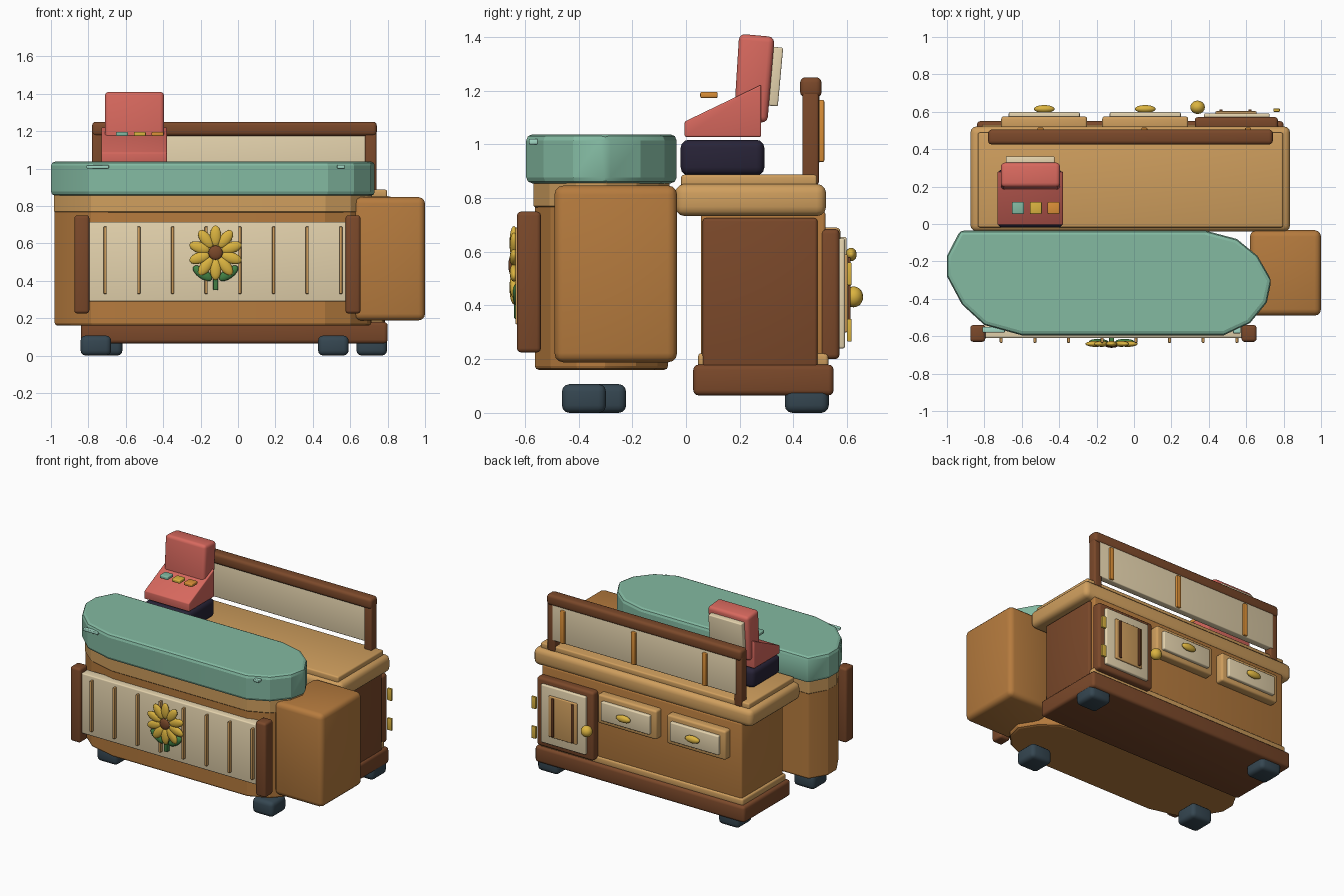
import bpy, bmesh, math
from mathutils import Vector, Matrix

if "Cube" in bpy.data.objects:
    bpy.data.objects.remove(bpy.data.objects["Cube"])


def mat(name, r, g, b):
    m = bpy.data.materials.new(name)
    m.diffuse_color = ((r / 255) ** 2.2, (g / 255) ** 2.2, (b / 255) ** 2.2, 1)
    m.use_nodes = True
    m.node_tree.nodes["Principled BSDF"].inputs["Base Color"].default_value = m.diffuse_color
    return m


WOOD = mat("mid_wood", 180, 122, 64)
TAN = mat("light_wood", 206, 157, 94)
DARK = mat("dark_wood", 122, 74, 46)
CREAM = mat("cream", 228, 210, 172)
TEAL = mat("teal", 130, 184, 160)
MINT = mat("mint", 160, 215, 195)
RED = mat("red", 214, 104, 94)
NAVY = mat("navy", 44, 40, 58)
SLATE = mat("slate", 56, 72, 82)
YELLOW = mat("yellow", 218, 178, 66)
ORANGE = mat("orange", 218, 142, 58)
GREEN = mat("green", 70, 130, 72)


def finish(name, bm, m, angle=35):
    bmesh.ops.recalc_face_normals(bm, faces=bm.faces)
    me = bpy.data.meshes.new(name)
    bm.to_mesh(me)
    bm.free()
    me.materials.append(m)
    me.shade_smooth()
    me.set_sharp_from_angle(angle=math.radians(angle))
    ob = bpy.data.objects.new(name, me)
    bpy.context.collection.objects.link(ob)
    return ob


def prism(name, pts, lo, hi, m, bevel=0.0, axis="z", seg=3, angle=35):
    """Extrude an outline: (x, y) along z, or (y, z) along x."""
    bm = bmesh.new()
    place = (lambda a, b, c: (a, b, c)) if axis == "z" else (lambda a, b, c: (c, a, b))
    bottom = [bm.verts.new(place(a, b, lo)) for a, b in pts]
    face = bm.faces.new(bottom)
    ext = bmesh.ops.extrude_face_region(bm, geom=[face])
    vs = [v for v in ext["geom"] if isinstance(v, bmesh.types.BMVert)]
    bmesh.ops.translate(bm, verts=vs, vec=place(0, 0, hi - lo))
    bmesh.ops.recalc_face_normals(bm, faces=bm.faces)
    if bevel:
        edges = [e for e in bm.edges if e.calc_face_angle(0) > math.radians(40)]
        bmesh.ops.bevel(bm, geom=edges, offset=bevel, segments=seg, profile=0.5,
                        affect="EDGES", clamp_overlap=True)
    return finish(name, bm, m, angle)


def box(name, x, y, z, m, bevel=0.008):
    pts = [(x[0], y[0]), (x[1], y[0]), (x[1], y[1]), (x[0], y[1])]
    return prism(name, pts, z[0], z[1], m, bevel)


def blob(name, centre, radii, m, turn=0.0):
    """Ellipsoid, turned about the y axis."""
    bm = bmesh.new()
    bmesh.ops.create_uvsphere(bm, u_segments=16, v_segments=10, radius=1)
    bm.transform(Matrix.Translation(centre) @ Matrix.Rotation(turn, 4, "Y")
                 @ Matrix.Diagonal((*radii, 1)))
    return finish(name, bm, m, 60)


# Front counter: faceted worktop over a matching body
outline = [(-0.93, -0.035), (-1.0, -0.17), (-1.0, -0.28), (-0.92, -0.43), (-0.80, -0.54),
           (-0.60, -0.595), (0.48, -0.595), (0.62, -0.53), (0.71, -0.42), (0.735, -0.30),
           (0.66, -0.17), (0.55, -0.08), (0.38, -0.035)]


def shrunk(d):
    cx, cy = -0.133, -0.313
    return [(cx + (x - cx) * (1 - d / 0.867), cy + (y - cy) * (1 - d * 1.6 / 0.28)) for x, y in outline]


prism("front_worktop", outline, 0.855, 1.037, TEAL, 0.022, seg=2, angle=20)
prism("front_body", shrunk(0.02), 0.16, 0.86, WOOD, 0.015, seg=2, angle=20)
prism("front_body_band", shrunk(0.017), 0.765, 0.862, TAN, 0.006, seg=1, angle=20)
box("worktop_glint_left", (-0.81, -0.69), (-0.58, -0.55), (1.0, 1.018), MINT, 0.005)
box("worktop_glint_right", (0.53, 0.57), (-0.585, -0.55), (1.0, 1.02), MINT, 0.005)

# Front cream panel with slats between two posts
box("front_panel", (-0.81, 0.59), (-0.61, -0.54), (0.29, 0.715), CREAM)
for i in range(8):
    x = -0.71 + 0.18 * i
    box(f"front_slat_{i}", (x - 0.008, x + 0.008), (-0.635, -0.60), (0.33, 0.69), TAN, 0.004)
for side, x in (("left", -0.875), ("right", 0.575)):
    box(f"front_post_{side}", (x, x + 0.08), (-0.63, -0.54), (0.225, 0.75), DARK, 0.016)

# Flower on the front panel
fx, fz = -0.12, 0.55
for i in range(10):
    a = i * math.tau / 10
    blob(f"petal_{i}", (fx + 0.09 * math.sin(a), -0.641, fz + 0.09 * math.cos(a)),
         (0.03, 0.016, 0.056), YELLOW, a)
blob("flower_centre", (fx, -0.648, fz), (0.038, 0.014, 0.038), DARK)
box("flower_stem", (fx - 0.013, fx + 0.013), (-0.64, -0.605), (0.35, 0.48), GREEN, 0.005)
for s in (-1, 1):
    blob(f"leaf_{s}", (fx + s * 0.07, -0.63, 0.44), (0.028, 0.016, 0.06), GREEN, s * 0.95)

# Box cabinet at the right end
box("end_cabinet", (0.62, 1.0), (-0.49, -0.033), (0.188, 0.847), WOOD, 0.035)

# Feet
for n, x, y in (("front_left", -0.76, -0.305), ("front_right", 0.51, -0.38),
                ("back_left", -0.70, 0.45), ("back_right", 0.715, 0.45)):
    box(f"foot_{n}", (x - 0.082, x + 0.082), (y - 0.082, y + 0.082), (0, 0.107), SLATE, 0.028)

# Back counter
box("back_plinth", (-0.84, 0.80), (0.027, 0.55), (0.065, 0.18), DARK, 0.02)
box("back_plinth_trim", (-0.815, 0.775), (0.045, 0.53), (0.17, 0.222), TAN, 0.012)
box("back_body", (-0.80, 0.765), (0.055, 0.52), (0.14, 0.75), WOOD, 0.012)
box("back_side_panel", (0.72, 0.785), (0.062, 0.49), (0.14, 0.725), DARK, 0.012)
box("back_worktop", (-0.875, 0.835), (-0.04, 0.522), (0.733, 0.853), TAN, 0.035)
box("back_worktop_inset", (-0.835, 0.797), (-0.018, 0.488), (0.84, 0.887), TAN, 0.01)

# Back rail
box("rail_top", (-0.78, 0.742), (0.425, 0.505), (1.175, 1.25), DARK, 0.02)
for side, x in (("left", -0.78), ("right", 0.68)):
    box(f"rail_post_{side}", (x, x + 0.06), (0.433, 0.495), (0.85, 1.20), DARK, 0.01)
box("rail_panel", (-0.74, 0.70), (0.45, 0.498), (0.93, 1.19), CREAM, 0.006)
for i, x in enumerate((-0.5, 0.055, 0.61)):
    box(f"rail_slat_{i}", (x - 0.016, x + 0.016), (0.49, 0.515), (0.935, 1.165), ORANGE, 0.005)

# Drawers on the back face
for i, x in enumerate((-0.48, 0.06)):
    box(f"drawer_{i}", (x - 0.23, x + 0.23), (0.50, 0.575), (0.485, 0.69), TAN, 0.014)
    box(f"drawer_front_{i}", (x - 0.19, x + 0.19), (0.56, 0.598), (0.52, 0.655), CREAM, 0.008)
    blob(f"drawer_handle_{i}", (x, 0.615, 0.59), (0.056, 0.021, 0.025), YELLOW)

# Door on the back face
box("door_frame", (0.325, 0.77), (0.50, 0.572), (0.20, 0.685), DARK, 0.018)
box("door_border", (0.375, 0.725), (0.56, 0.592), (0.24, 0.65), CREAM, 0.008)
box("door_panel", (0.435, 0.655), (0.58, 0.603), (0.30, 0.59), TAN, 0.006)
for i, x in enumerate((0.465, 0.62)):
    box(f"door_slat_{i}", (x - 0.009, x + 0.009), (0.595, 0.613), (0.31, 0.58), DARK, 0.004)
blob("door_knob", (0.34, 0.624, 0.432), (0.039, 0.036, 0.039), YELLOW)
for i, z in enumerate((0.265, 0.475)):
    box(f"door_hinge_{i}", (0.745, 0.78), (0.60, 0.617), (z, z + 0.085), YELLOW, 0.004)

# Till: base, sloped keyboard, tilted display
box("till_base", (-0.73, -0.38), (-0.02, 0.292), (0.885, 1.017), NAVY, 0.03)
prism("till_slope", [(-0.005, 1.028), (0.28, 1.028), (0.28, 1.222), (-0.005, 1.085)],
      -0.73, -0.38, RED, 0.006, "x")
prism("till_display", [(0.178, 1.09), (0.303, 1.08), (0.33, 1.40), (0.198, 1.412)],
      -0.712, -0.395, RED, 0.022, "x")
prism("till_back_plate", [(0.30, 1.145), (0.342, 1.142), (0.362, 1.36), (0.32, 1.364)],
      -0.685, -0.425, CREAM, 0.006, "x")
for i, (x, m) in enumerate(((-0.62, TEAL), (-0.525, YELLOW), (-0.43, ORANGE))):
    box(f"till_key_{i}", (x - 0.032, x + 0.032), (0.053, 0.118), (1.173, 1.196), m, 0.006)
